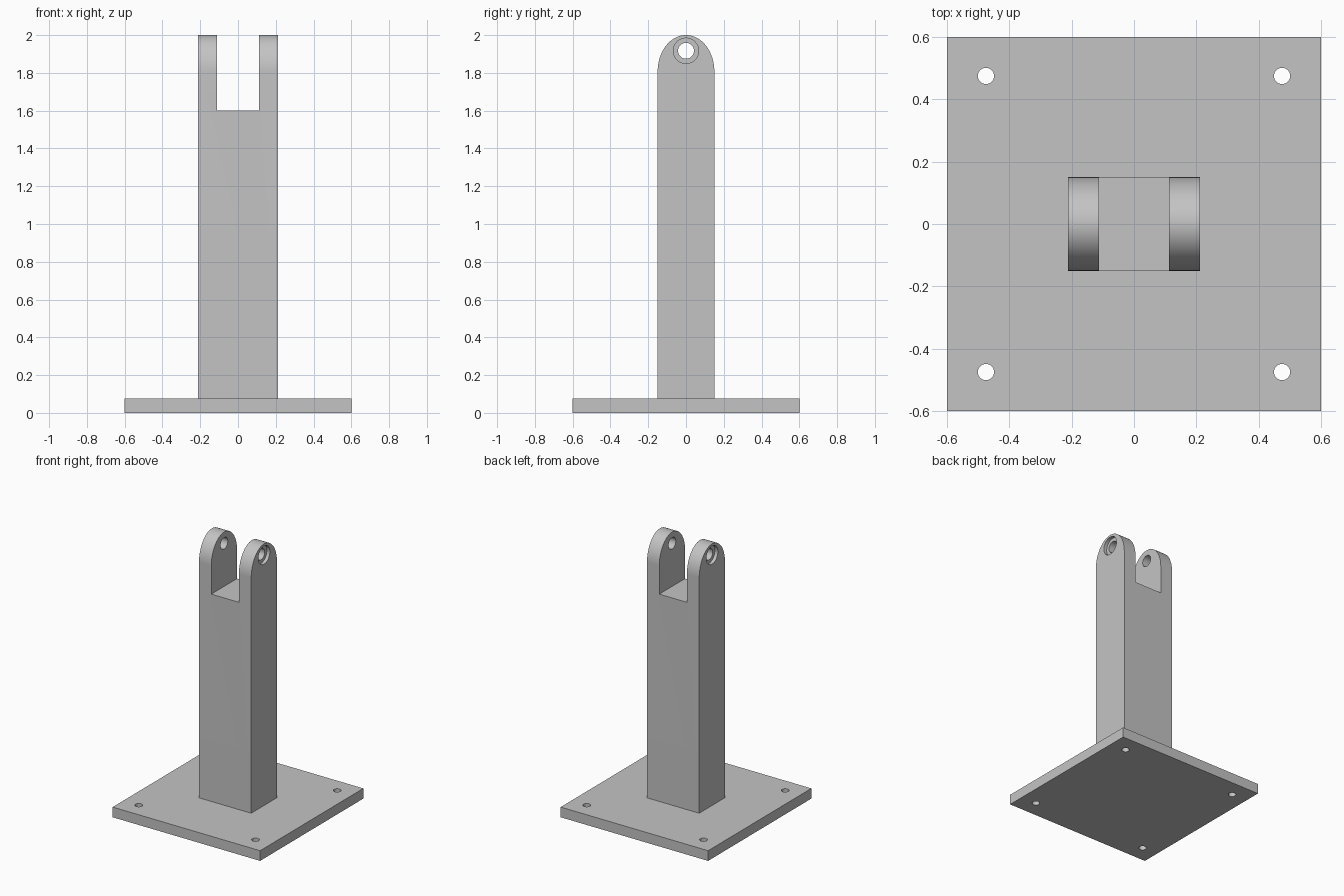
import bpy, bmesh, math
from mathutils import Matrix

cube = bpy.data.objects.get("Cube")
if cube:
    bpy.data.objects.remove(cube, do_unlink=True)

steel = bpy.data.materials.new("plain_grey")
steel.use_nodes = True
steel.diffuse_color = (0.55, 0.55, 0.55, 1)
steel.node_tree.nodes["Principled BSDF"].inputs["Base Color"].default_value = steel.diffuse_color

# Main dimensions
PLATE, PLATE_T = 1.2, 0.075
POST_X, POST_Y = 0.2125, 0.15
SLOT_X, SLOT_Z = 0.1125, 1.6
ARCH_Z, TOP = 1.808, 2.0
PIN_Z, PIN_R = 1.917, 0.042
BORE_R, BORE_DEPTH = 0.067, 0.025
BOLT, BOLT_R = 0.475, 0.026


def finish(name, bm):
    bmesh.ops.recalc_face_normals(bm, faces=bm.faces)
    mesh = bpy.data.meshes.new(name)
    bm.to_mesh(mesh)
    bm.free()
    mesh.materials.append(steel)
    obj = bpy.data.objects.new(name, mesh)
    bpy.context.collection.objects.link(obj)
    return obj


def box(name, size, centre):
    bm = bmesh.new()
    bmesh.ops.create_cube(bm, size=1, matrix=Matrix.Translation(centre) @ Matrix.Diagonal((*size, 1)))
    return finish(name, bm)


def cylinder(name, radius, length, centre, along_x=False):
    bm = bmesh.new()
    turn = Matrix.Rotation(math.pi / 2, 4, 'Y') if along_x else Matrix()
    bmesh.ops.create_cone(bm, cap_ends=True, segments=48, radius1=radius, radius2=radius,
                          depth=length, matrix=Matrix.Translation(centre) @ turn)
    return finish(name, bm)


def cut(target, cutters):
    bpy.context.view_layer.objects.active = target
    for cutter in cutters:
        cutter.hide_render = True
        mod = target.modifiers.new("cut", 'BOOLEAN')
        mod.operation, mod.solver, mod.object = 'DIFFERENCE', 'EXACT', cutter
        bpy.ops.object.modifier_apply(modifier=mod.name)
        bpy.data.objects.remove(cutter, do_unlink=True)


def smooth(obj):
    bpy.ops.object.select_all(action='DESELECT')
    obj.select_set(True)
    bpy.context.view_layer.objects.active = obj
    bpy.ops.object.shade_smooth_by_angle(angle=math.radians(30))


# Base plate with four bolt holes
base = box("base_plate", (PLATE, PLATE, PLATE_T), (0, 0, PLATE_T / 2))
cut(base, [cylinder("bolt_cutter", BOLT_R, 0.3, (sx * BOLT, sy * BOLT, 0))
           for sx in (-1, 1) for sy in (-1, 1)])
smooth(base)

# Post: arched side profile extruded across the width
bm = bmesh.new()
steps = 48
outline = [(-POST_Y, PLATE_T), (POST_Y, PLATE_T)]
for i in range(steps + 1):
    a = math.pi * i / steps
    outline.append((POST_Y * math.cos(a), ARCH_Z + (TOP - ARCH_Z) * math.sin(a)))
face = bm.faces.new([bm.verts.new((-POST_X, y, z)) for y, z in outline])
side = bmesh.ops.extrude_face_region(bm, geom=[face])["geom"]
bmesh.ops.translate(bm, vec=(2 * POST_X, 0, 0),
                    verts=[v for v in side if isinstance(v, bmesh.types.BMVert)])
post = finish("clevis_post", bm)

# Fork slot, pin hole and the shallow counterbore on each outer cheek
cutters = [box("slot_cutter", (2 * SLOT_X, 1, 1), (0, 0, SLOT_Z + 0.5)),
           cylinder("pin_cutter", PIN_R, 1, (0, 0, PIN_Z), True)]
for sx in (-1, 1):
    cutters.append(cylinder("bore_cutter", BORE_R, 2 * BORE_DEPTH, (sx * POST_X, 0, PIN_Z), True))
cut(post, cutters)
smooth(post)
